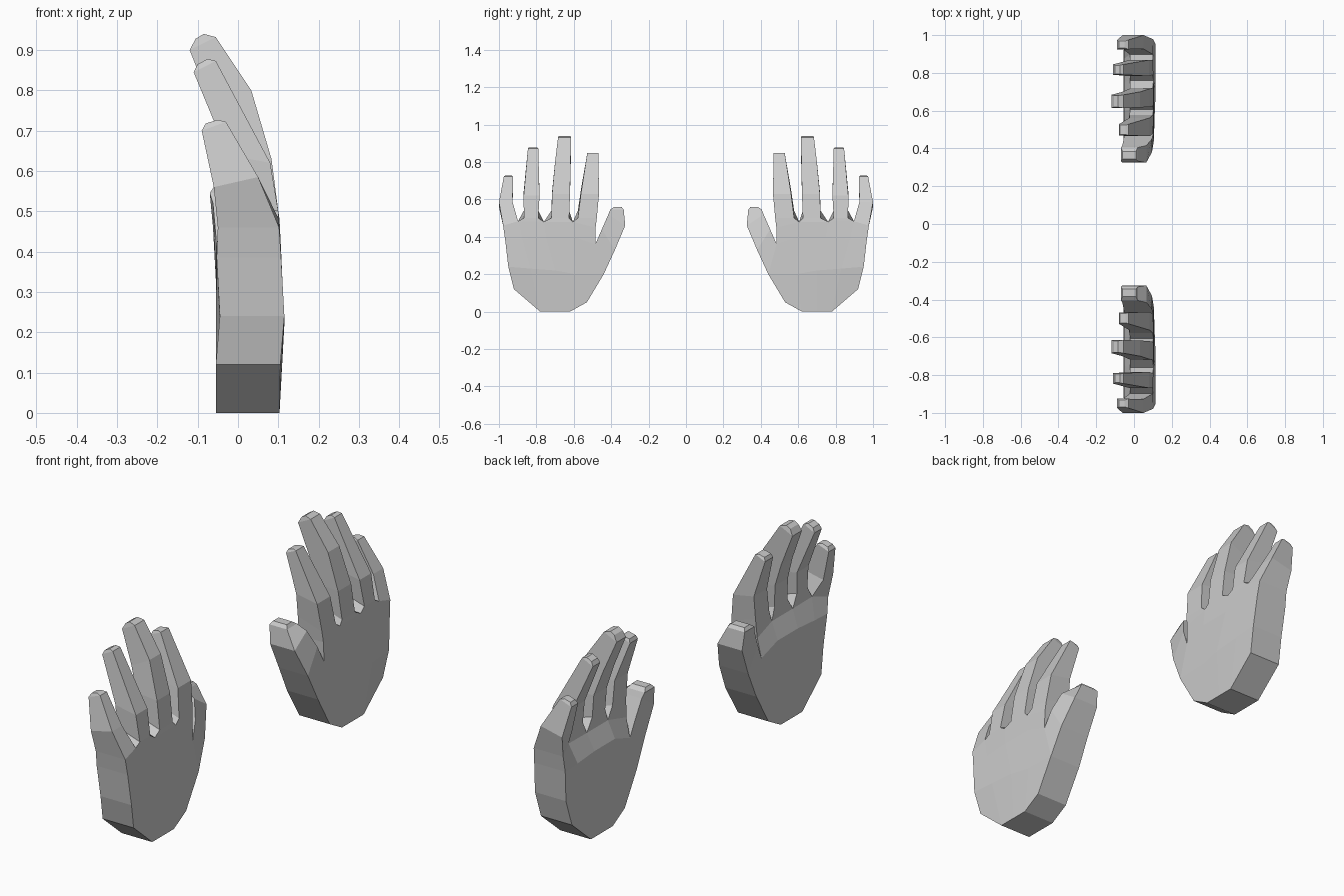
import bpy, bmesh

# Palm rows from wrist to finger roots: (y, z, x on palm side, x on back side)
ROWS = [
    [(.53, .05, -.055, .103), (.62, 0, -.055, .103), (.70, 0, -.055, .103), (.78, 0, -.055, .103), (.92, .12, -.055, .105)],
    [(.44, .20, -.055, .105), (.59, .20, -.045, .11), (.70, .22, -.045, .115), (.83, .23, -.045, .115), (.95, .24, -.045, .115)],
    [(.485, .36, -.05, .105), (.60, .40, -.053, .107), (.75, .40, -.053, .107), (.875, .39, -.053, .107), (.967, .386, -.053, .107)],
    [(.483, .45, -.03, .103), (.605, .48, -.02, .103), (.76, .48, -.02, .103), (.898, .483, -.022, .10), (.978, .46, -.05, .102)],
]

# Finger sections: (y inner, y outer, palm x, palm z, back x, back z)
FINGERS = [
    [(.477, .578, -.025, .54, .10, .50), (.465, .562, -.025, .65, .083, .63),
     (.469, .528, -.08, .825, -.03, .847), (.475, .523, -.073, .842, -.045, .849)],
    [(.625, .72, -.02, .54, .10, .50), (.62, .716, -.025, .64, .083, .63), (.617, .70, -.06, .75, .033, .80),
     (.614, .684, -.12, .90, -.055, .932), (.619, .679, -.105, .928, -.085, .94)],
    [(.79, .867, -.02, .54, .10, .50), (.783, .868, -.025, .64, .08, .62),
     (.79, .845, -.11, .845, -.055, .873), (.795, .84, -.10, .865, -.075, .878)],
    [(.927, 1.0, -.06, .56, .05, .585), (.925, .974, -.09, .70, -.03, .722), (.932, .968, -.08, .718, -.05, .727)],
]
# The thumb leans, so its second side is lifted by an extra amount
THUMB = [(.38, .45, -.055, .33, .095, .33, .11), (.325, .415, -.062, .46, .065, .46, .06),
         (.333, .405, -.07, .545, .02, .545, .0), (.345, .385, -.06, .56, .01, .56, .0)]


def extend(bm, base, sections):
    """Grow a capped four-sided digit from a base loop."""
    for ya, yb, xp, zp, xb, zb, *lift in sections:
        d = lift[0] if lift else 0
        ring = [bm.verts.new(c) for c in ((xp, ya, zp), (xp, yb, zp + d), (xb, yb, zb + d), (xb, ya, zb))]
        for i in range(4):
            j = (i + 1) % 4
            bm.faces.new((base[i], base[j], ring[j], ring[i]))
        base = ring
    bm.faces.new(base)


def make_hand(name, side):
    bm = bmesh.new()
    P = [[bm.verts.new((xp, y, z)) for y, z, xp, xb in r] for r in ROWS]
    B = [[bm.verts.new((xb, y, z)) for y, z, xp, xb in r] for r in ROWS]
    # palm and back surfaces
    for r in range(3):
        for S in (P, B):
            for c in range(4):
                bm.faces.new((S[r][c], S[r][c + 1], S[r + 1][c + 1], S[r + 1][c]))
        # sides, leaving the thumb root open
        for c in (0, 4):
            if (r, c) != (1, 0):
                bm.faces.new((P[r][c], P[r + 1][c], B[r + 1][c], B[r][c]))
    # wrist end
    for c in range(4):
        bm.faces.new((P[0][c], P[0][c + 1], B[0][c + 1], B[0][c]))
    # fingers and thumb
    for c, sections in enumerate(FINGERS):
        extend(bm, (P[3][c], P[3][c + 1], B[3][c + 1], B[3][c]), sections)
    extend(bm, (P[1][0], P[2][0], B[2][0], B[1][0]), THUMB)
    for v in bm.verts:
        v.co.y *= side
    bmesh.ops.recalc_face_normals(bm, faces=bm.faces[:])
    mesh = bpy.data.meshes.new(name)
    bm.to_mesh(mesh)
    bm.free()
    bpy.context.collection.objects.link(bpy.data.objects.new(name, mesh))


make_hand("right_hand", 1)
make_hand("left_hand", -1)
